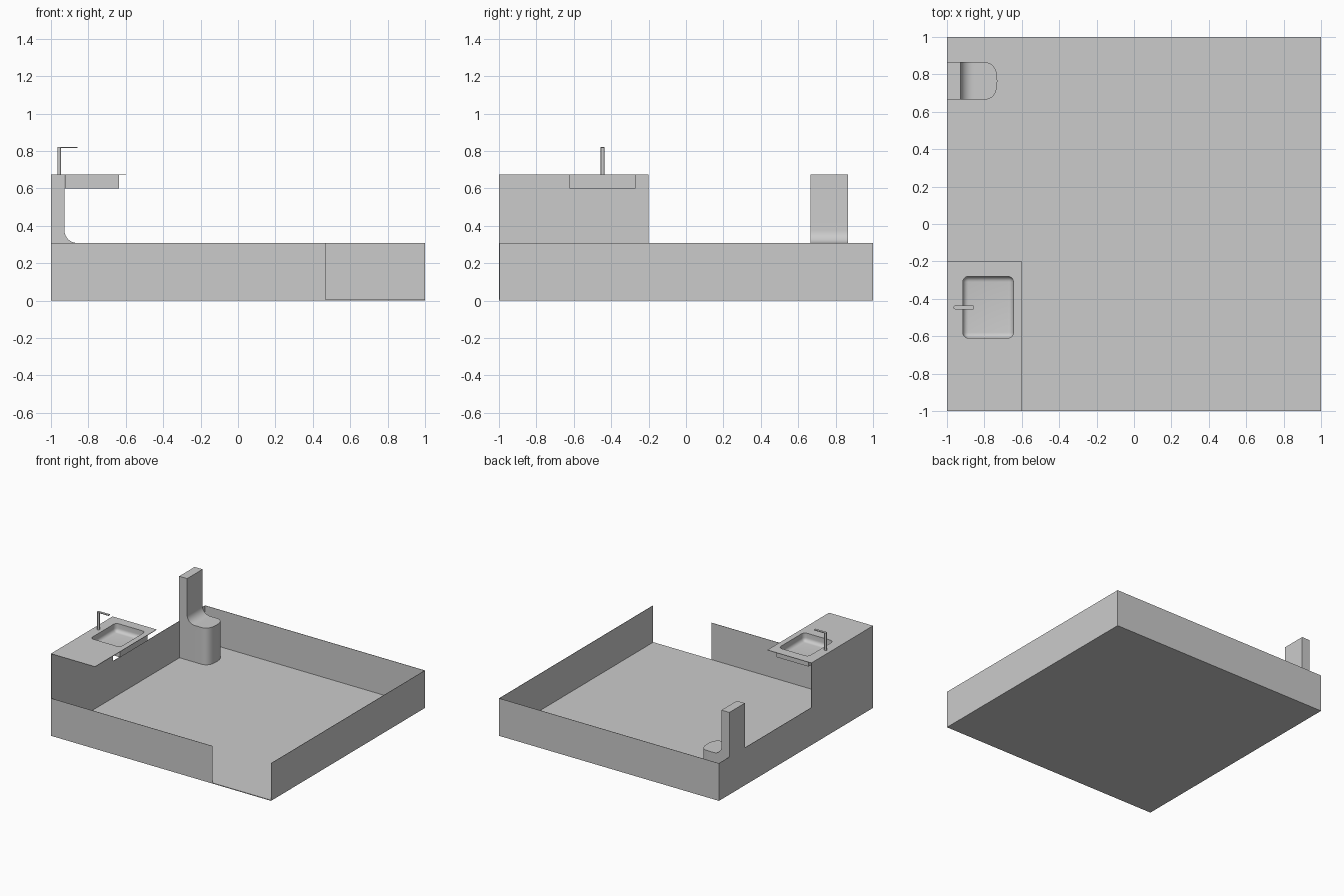
import bpy, bmesh, math
from mathutils import Vector

cube = bpy.data.objects.get("Cube")
if cube:
    bpy.data.objects.remove(cube, do_unlink=True)

grey = bpy.data.materials.new("light_grey")
grey.use_nodes = True
colour = (0.6, 0.6, 0.6, 1)
grey.diffuse_color = colour
grey.node_tree.nodes["Principled BSDF"].inputs["Base Color"].default_value = colour


def finish(name, bm):
    bmesh.ops.recalc_face_normals(bm, faces=bm.faces)
    mesh = bpy.data.meshes.new(name)
    bm.to_mesh(mesh)
    bm.free()
    mesh.materials.append(grey)
    obj = bpy.data.objects.new(name, mesh)
    bpy.context.collection.objects.link(obj)
    return obj


def box(name, x, y, z, bevel=0):
    bm = bmesh.new()
    bmesh.ops.create_cube(bm, size=1)
    for v in bm.verts:
        v.co = [a + (b - a) * (c + 0.5) for (a, b), c in zip((x, y, z), v.co)]
    if bevel:
        bmesh.ops.bevel(bm, geom=bm.edges[:], offset=bevel, segments=6,
                        profile=0.5, affect='EDGES')
    return finish(name, bm)


def prism(name, points, depth):
    bm = bmesh.new()
    face = bm.faces.new([bm.verts.new(p) for p in points])
    out = bmesh.ops.extrude_face_region(bm, geom=[face])
    verts = [g for g in out["geom"] if isinstance(g, bmesh.types.BMVert)]
    bmesh.ops.translate(bm, verts=verts, vec=Vector(depth))
    return finish(name, bm)


def combine(obj, cutter, operation):
    # Bake the boolean into the mesh
    mod = obj.modifiers.new("cut", 'BOOLEAN')
    mod.operation, mod.object, mod.solver = operation, cutter, 'EXACT'
    graph = bpy.context.evaluated_depsgraph_get()
    mesh = bpy.data.meshes.new_from_object(obj.evaluated_get(graph))
    obj.modifiers.clear()
    obj.data = mesh


def smooth(obj):
    bpy.ops.object.select_all(action='DESELECT')
    obj.select_set(True)
    bpy.context.view_layer.objects.active = obj
    bpy.ops.object.shade_smooth_by_angle(angle=math.radians(35))


# Floor and thin low walls, with a doorway at the front
T = 0.003
FLOOR = 0.006
WALL = 0.308
TOP = 0.675
box("floor", (-1, 1), (-1, 1), (0, FLOOR))
box("front_wall", (-1, 0.467), (-1, -1 + T), (FLOOR, WALL))
box("back_wall", (-1, 1), (1 - T, 1), (FLOOR, WALL))
box("left_wall", (1 - T, 1), (-1 + T, 1 - T), (FLOOR, WALL))
box("right_wall", (-1, -1 + T), (-1 + T, 1 - T), (FLOOR, WALL))
box("counter_splash_panel", (-1, -1 + T), (-1, -0.2), (WALL, TOP - 0.004))

# Countertop with a sunken rounded basin
countertop = box("countertop", (-1, -0.6), (-1, -0.2), (TOP - 0.004, TOP))
basin = box("basin", (-0.925, -0.635), (-0.623, -0.27), (0.598, TOP - 0.004))
hollow = box("basin_hollow", (-0.915, -0.645), (-0.61, -0.28), (0.608, 0.75), 0.03)
for part in (countertop, basin):
    combine(part, hollow, 'DIFFERENCE')
    smooth(part)
bpy.data.objects.remove(hollow, do_unlink=True)

# Tap: round post and flat spout with a rounded end
TX, TY, R = -0.956, -0.446, 0.01
ring = [(TX + R * math.cos(a * math.pi / 8), TY + R * math.sin(a * math.pi / 8))
        for a in range(16)]
post = prism("tap_post", [(x, y, TOP) for x, y in ring], (0, 0, 0.14))
smooth(post)
half = [(TX + R * math.cos(a * math.pi / 8), TY + R * math.sin(a * math.pi / 8))
        for a in range(4, 13)]
spout = [(-0.858, TY + R)] + half + [(-0.858, TY - R)]
prism("tap_spout", [(x, y, 0.815) for x, y in spout], (0, 0, 0.006))

# Toilet: side profile with a coved back, trimmed to a rounded plan
steps = range(11)
cove = [(-0.86 - 0.068 * math.cos(a * math.pi / 20), WALL + 0.068 - 0.068 * math.sin(a * math.pi / 20))
        for a in steps]
side = [(-1, FLOOR), (-1, TOP), (-0.928, TOP)] + cove + [(-0.7, WALL), (-0.7, FLOOR)]
toilet = prism("toilet", [(x, 0.6, z) for x, z in side], (0, 0.35, 0))


def power(v, p):
    return math.copysign(abs(v) ** p, v)


nose = []
for i in range(25):
    a = -math.pi / 2 + math.pi * i / 24
    nose.append((-0.805 + 0.074 * power(math.cos(a), 0.8),
                 0.765 + 0.1 * power(math.sin(a), 0.8)))
plan = [(-1, 0.665)] + nose + [(-1, 0.865)]
outline = prism("toilet_outline", [(x, y, -0.1) for x, y in plan], (0, 0, 1))
combine(toilet, outline, 'INTERSECT')
smooth(toilet)
bpy.data.objects.remove(outline, do_unlink=True)
